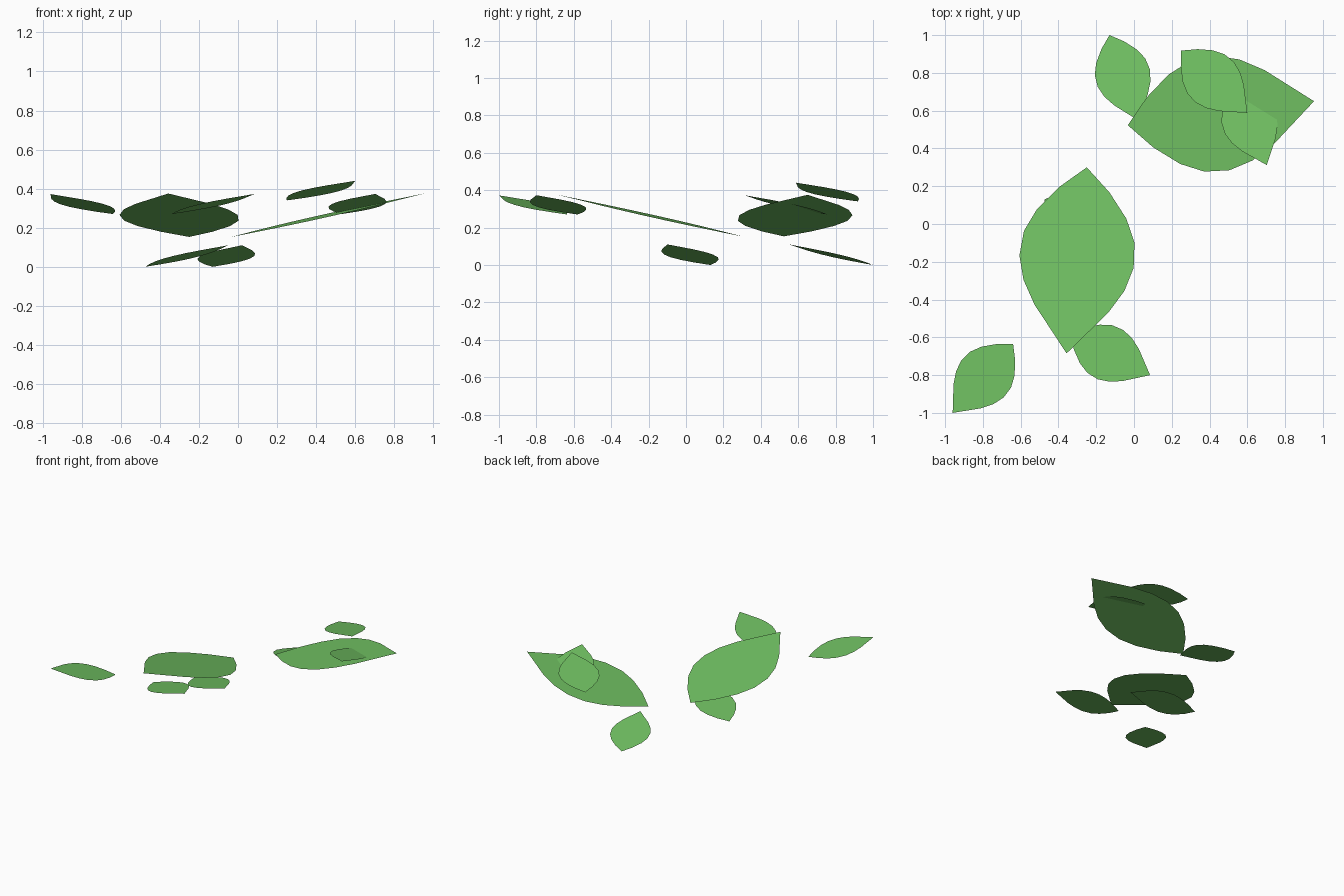
import bpy
import bmesh
from mathutils import Vector

if "Cube" in bpy.data.objects:
    bpy.data.objects.remove(bpy.data.objects["Cube"], do_unlink=True)

# One green for every leaf
green = bpy.data.materials.new("leaf_green")
green.use_nodes = True
COLOUR = (0.16, 0.52, 0.12, 1)
green.diffuse_color = COLOUR
bsdf = green.node_tree.nodes["Principled BSDF"]
bsdf.inputs["Base Color"].default_value = COLOUR
bsdf.inputs["Roughness"].default_value = 0.8

# Half outline of a leaf: (position along the midrib, half width), per unit length
HALF = [(0.12, 0.135), (0.25, 0.24), (0.373, 0.297),
        (0.507, 0.307), (0.635, 0.271), (0.76, 0.198)]


def leaf(name, base, tip):
    """Flat leaf rising from base to tip, level across its width."""
    base, tip = Vector(base), Vector(tip)
    rib = tip - base
    across = Vector((-rib.y, rib.x, 0))
    left = [base + rib * t + across * w for t, w in HALF]
    right = [base + rib * t - across * w for t, w in HALF]
    bm = bmesh.new()
    outline = [base] + right + [tip] + left[::-1]
    bm.faces.new([bm.verts.new(p) for p in outline])
    bm.normal_update()
    mesh = bpy.data.meshes.new(name)
    bm.to_mesh(mesh)
    bm.free()
    mesh.materials.append(green)
    obj = bpy.data.objects.new(name, mesh)
    bpy.context.collection.objects.link(obj)
    return obj


# Front cluster
leaf("front_large_leaf", (-0.25, 0.30, 0.153), (-0.357, -0.685, 0.375))
leaf("front_outer_leaf", (-0.64, -0.635, 0.27), (-0.96, -1.0, 0.372))
leaf("front_side_leaf", (-0.34, -0.58, 0.27), (0.085, -0.80, 0.373))
leaf("front_lower_leaf", (-0.475, 0.13, 0.0), (-0.05, -0.10, 0.11))

# Back cluster
leaf("back_large_leaf", (-0.033, 0.523, 0.153), (0.953, 0.65, 0.375))
leaf("back_upper_leaf", (0.25, 0.918, 0.34), (0.60, 0.588, 0.44))
leaf("back_side_leaf", (0.53, 0.755, 0.27), (0.703, 0.312, 0.373))
leaf("back_lower_leaf", (-0.13, 1.0, 0.0), (0.02, 0.55, 0.11))
